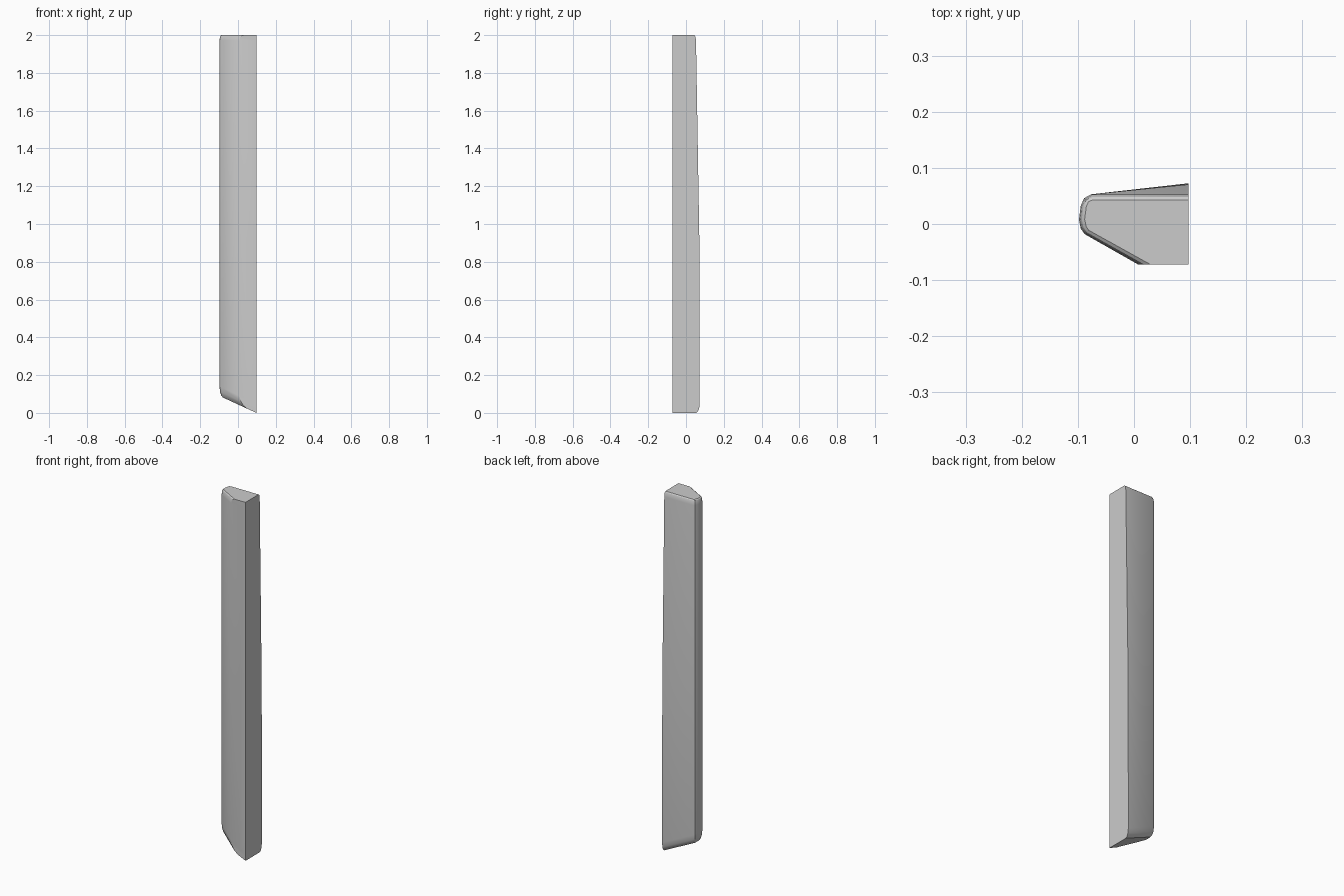
import bpy, bmesh

if "Cube" in bpy.data.objects:
    bpy.data.objects.remove(bpy.data.objects["Cube"])

# Cross-section: (x, y, inset direction x, inset direction y), counter-clockwise from behind the front corner
TOP_BACK, LOW_BACK = 0.053, 0.0725
PROFILE = [
    (0.097, -0.0725, 0.0, 0.0),
    (0.008, -0.0725, 2.2, 0.0),
    (-0.088, -0.018, 0.7, 0.7),
    (-0.095, -0.008, 1.0, 0.3),
    (-0.098, 0.008, 1.0, 0.0),
    (-0.095, 0.032, 1.0, -0.1),
    (-0.089, 0.046, 0.8, -0.6),
    (-0.076, 0.053, 0.3, -1.0),
    (0.097, None, 0.0, -1.0),
]


def bottom_z(x):
    # slanted underside, low on the right
    return max(0.0, (0.097 - x) * 0.46)


def ring(bm, inset, back_y, height):
    verts = []
    for x, y, dx, dy in PROFILE:
        y = back_y if y is None else y
        px, py = x + dx * inset, y + dy * inset
        verts.append(bm.verts.new((px, py, height(px))))
    return verts


bm = bmesh.new()
rings = []
# rounded lower rim following the slant
for inset, lift in ((0.018, 0.0), (0.009, 0.008), (0.003, 0.024), (0.0, 0.05)):
    rings.append(ring(bm, inset, LOW_BACK, lambda x, l=lift: bottom_z(x) + l))
# shaft: back right edge tapers in above the middle
rings.append(ring(bm, 0.0, LOW_BACK - 0.002, lambda x: 0.92))
# rounded upper rim
for inset, z in ((0.0, 1.972), (0.002, 1.988), (0.005, 1.996), (0.01, 2.0)):
    rings.append(ring(bm, inset, TOP_BACK, lambda x, z=z: z))

n = len(PROFILE)
for a, b in zip(rings, rings[1:]):
    for i in range(n):
        j = (i + 1) % n
        bm.faces.new((a[i], a[j], b[j], b[i]))
bm.faces.new(rings[0])
bm.faces.new(rings[-1])
bmesh.ops.recalc_face_normals(bm, faces=bm.faces)

mesh = bpy.data.meshes.new("post")
bm.to_mesh(mesh)
bm.free()
post = bpy.data.objects.new("post", mesh)
bpy.context.collection.objects.link(post)
bpy.context.view_layer.objects.active = post
post.select_set(True)
bpy.ops.object.shade_smooth_by_angle(angle=0.52)
